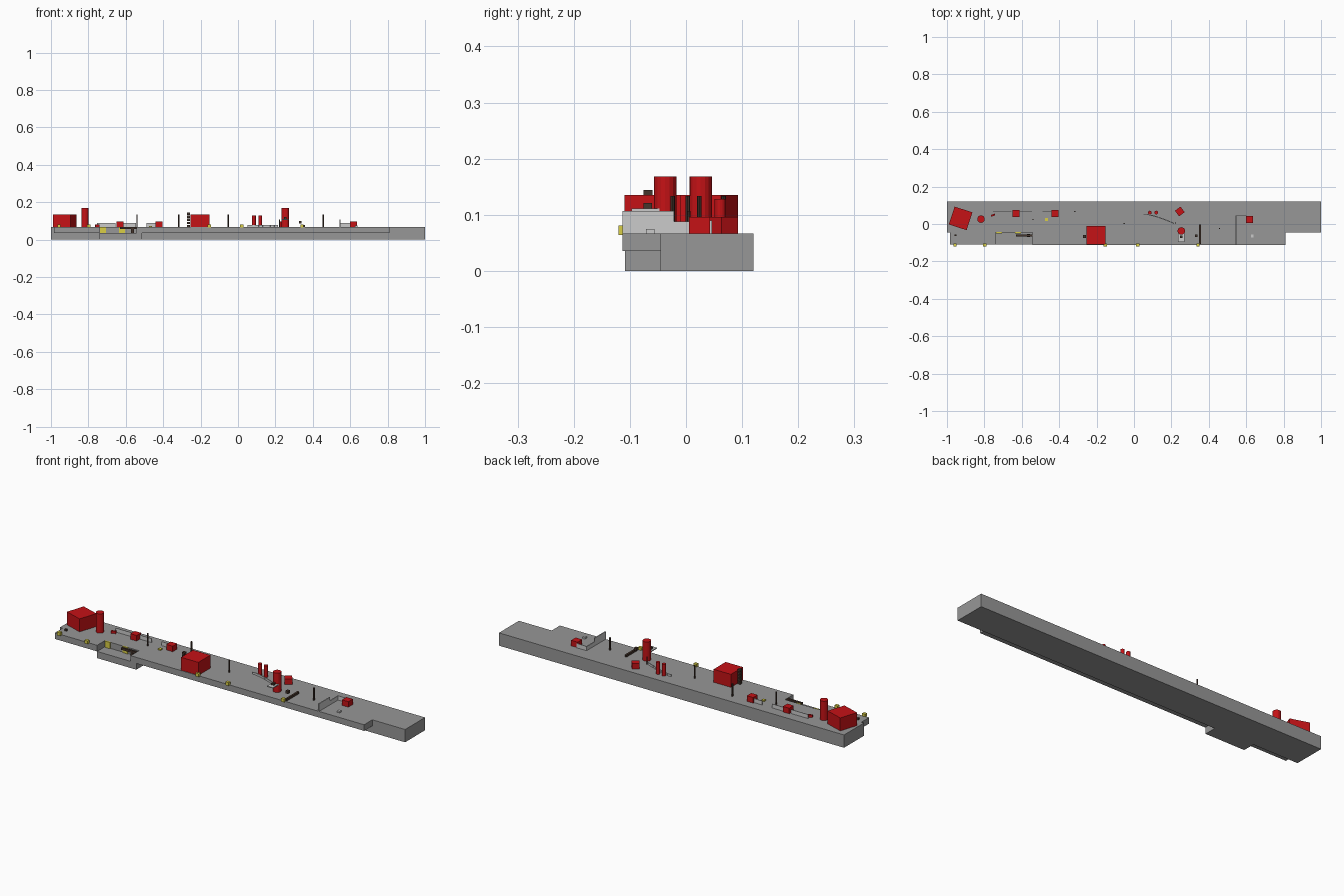
import bpy, math
from mathutils import Vector

DECK = 0.067   # walking surface height
MID = 0.035    # height of the lower landing


def mat(name, rgb):
    m = bpy.data.materials.new(name)
    m.diffuse_color = (*rgb, 1)
    return m


CONCRETE = mat("concrete", (0.31, 0.31, 0.31))
RED = mat("red", (0.56, 0.006, 0.008))
DARK = mat("dark_brown", (0.06, 0.035, 0.025))
YELLOW = mat("yellow", (0.7, 0.62, 0.06))


def finish(name, m):
    o = bpy.context.object
    o.name = name
    if m:
        o.data.materials.append(m)
    return o


def box(name, x0, x1, y0, y1, z0, z1, m=None, rot=0):
    bpy.ops.mesh.primitive_cube_add(
        size=1, location=((x0 + x1) / 2, (y0 + y1) / 2, (z0 + z1) / 2),
        rotation=(0, 0, math.radians(rot)))
    bpy.context.object.scale = (x1 - x0, y1 - y0, z1 - z0)
    return finish(name, m)


def block(name, x, y, s, h, m=None, rot=0, z=DECK):
    h2 = s / 2
    return box(name, x - h2, x + h2, y - h2, y + h2, z, z + h, m, rot)


def post(name, x, y, r, top, m, sides=16, z=DECK):
    bpy.ops.mesh.primitive_cylinder_add(
        vertices=sides, radius=r, depth=top - z, location=(x, y, (z + top) / 2))
    return finish(name, m)


# Quay: main slab, two overhanging decks and the lower landing
box("main_slab", -1, 1, -0.045, 0.12, 0, DECK, CONCRETE)
box("left_deck", -0.985, -0.74, -0.109, -0.045, MID, DECK, CONCRETE)
box("right_deck", -0.543, 0.81, -0.113, -0.045, MID, DECK, CONCRETE)
box("lower_landing", -0.74, -0.513, -0.109, -0.045, 0, MID, CONCRETE)

# Large red buildings and tanks
block("corner_building", -0.927, 0.03, 0.1, 0.068, RED, -18)
block("middle_building", -0.203, -0.06, 0.1, 0.068, RED)
for x, y in [(-0.818, 0.026), (0.253, -0.037)]:
    post("tall_tank", x, y, 0.02, 0.168, RED)
for x in (0.085, 0.119):
    post("small_tank", x, 0.061, 0.01, 0.128, RED)

# Small red crates
for x, y, r in [(-0.632, 0.056, 0), (-0.423, 0.056, 0), (0.245, 0.067, 37), (0.617, 0.024, 0)]:
    block("red_crate", x, y, 0.037, 0.029, RED, r)
box("small_red_crate", -0.765, -0.742, 0.043, 0.052, DECK, 0.08, RED, 20)

# Low walls around the crates
for x0, x1 in [(-0.755, -0.655), (-0.615, -0.545), (-0.488, -0.442)]:
    box("low_wall", x0, x1, 0.064, 0.067, DECK, 0.088)
box("cross_wall_tall", 0.544, 0.549, -0.113, -0.021, DECK, 0.107)
box("cross_wall_low", 0.544, 0.549, -0.021, 0.046, DECK, 0.088)
box("side_wall", 0.549, 0.602, 0.043, 0.046, DECK, 0.09)

# Curved kerb beside the small tanks
for i in range(8):
    t = i / 7
    x, y = 0.06 + 0.145 * t, 0.052 - 0.045 * t ** 1.4
    slope = math.degrees(math.atan2(-0.063 * t ** 0.4, 0.145))
    box("kerb_segment", x - 0.01, x + 0.01, y - 0.0025, y + 0.0025, DECK, 0.077, None, slope)
post("kerb_end_post", 0.222, 0.005, 0.003, 0.107, DARK, 8)

# Raised platform beside the front tank
box("platform", 0.236, 0.27, -0.097, -0.033, 0.106, 0.111)
block("platform_box", 0.253, -0.068, 0.015, 0.01, DARK, 0, 0.111)
block("grey_box", 0.632, -0.064, 0.015, 0.008)

# Lamp posts
for x, y in [(-0.54, 0.024), (-0.316, 0.067), (-0.053, 0.003), (0.457, -0.024)]:
    post("lamp_post", x, y, 0.004, 0.133, DARK, 8)

# Rungs stacked on the side of the middle building
for i in range(5):
    block("building_rung", -0.264, -0.068, 0.016, 0.012, DARK, 0, DECK + i * 0.0163)

# Dark beams with their end blocks
box("long_beam", 0.347, 0.357, -0.107, -0.003, DECK, 0.078, DARK)
block("beam_block", 0.332, -0.062, 0.014, 0.015, DARK, 0, 0.085)
box("landing_beam", -0.63, -0.543, -0.067, -0.057, 0.057, 0.068, DARK)
block("landing_block", -0.565, -0.062, 0.016, 0.022, DARK, 0, MID)
block("dark_box", -0.955, -0.06, 0.01, 0.01, DARK)

# Yellow bollards and fenders
for x in (-0.957, -0.797, -0.153, 0.021, 0.342):
    box("edge_bollard", x - 0.009, x + 0.009, -0.12, -0.104, 0.064, 0.081, YELLOW)
for x in (-0.722, -0.62):
    box("landing_fender", x - 0.015, x + 0.015, -0.05, -0.043, MID, DECK + 0.001, YELLOW)
block("yellow_hatch", -0.467, 0.024, 0.016, 0.006, YELLOW)
